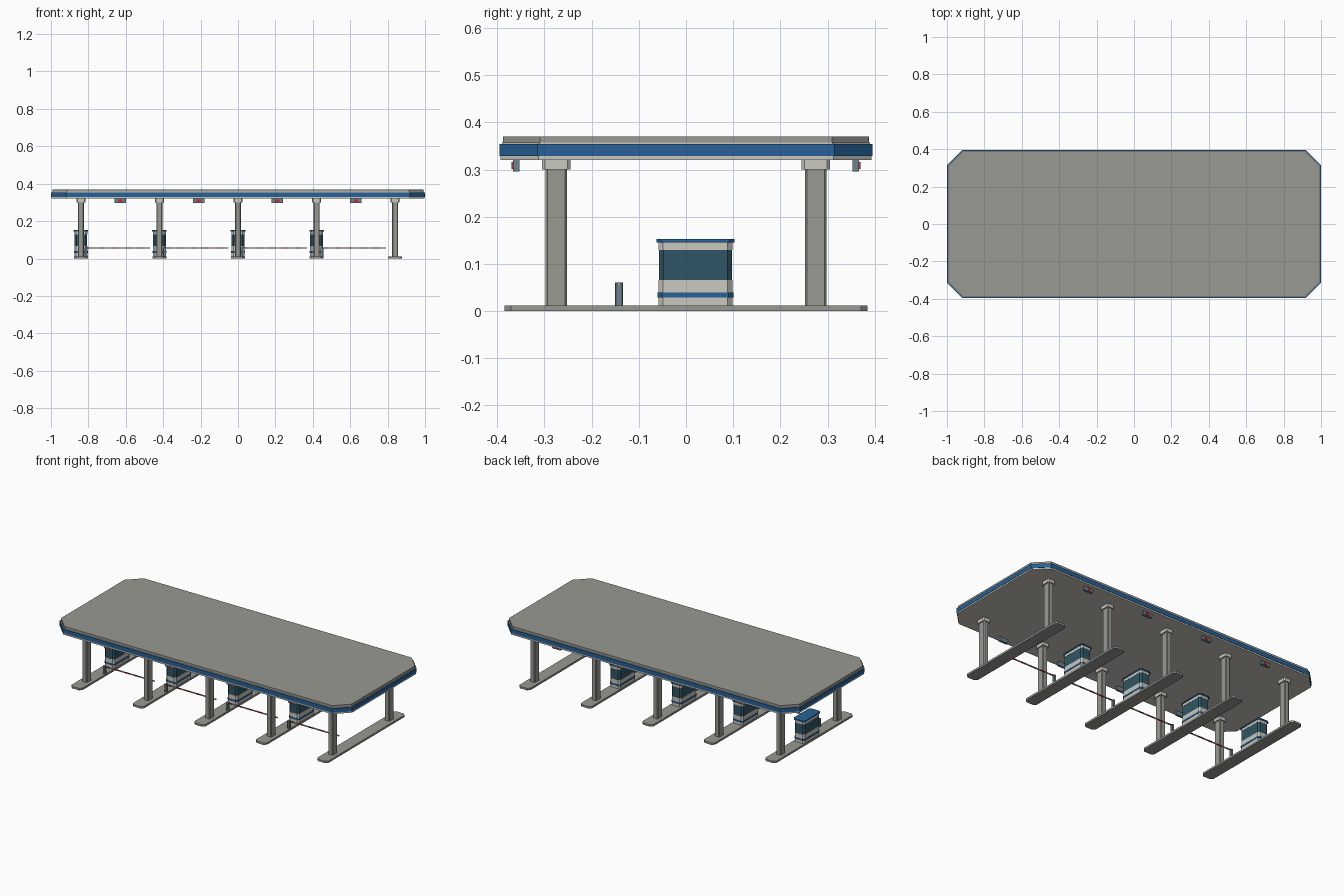
import bpy, bmesh

cube = bpy.data.objects.get("Cube")
if cube:
    bpy.data.objects.remove(cube, do_unlink=True)


def material(name, r, g, b):
    m = bpy.data.materials.new(name)
    m.use_nodes = True
    m.diffuse_color = (r, g, b, 1)
    m.node_tree.nodes["Principled BSDF"].inputs["Base Color"].default_value = (r, g, b, 1)
    return m


GREY = material("concrete grey", 0.32, 0.32, 0.29)
LIGHT = material("light panel", 0.59, 0.58, 0.53)
BLUE = material("trim blue", 0.02, 0.12, 0.31)
GLASS = material("teal glass", 0.03, 0.09, 0.13)
STEEL = material("blue steel", 0.15, 0.23, 0.27)
RED = material("signal red", 0.6, 0.02, 0.03)


def slab(name, center, size, z0, z1, mat, chamfer=0.0):
    """Vertical prism on a rectangle with cut corners."""
    cx, cy = center
    hx, hy = size[0] / 2, size[1] / 2
    c = chamfer
    if c:
        pts = [(hx, c - hy), (hx, hy - c), (hx - c, hy), (c - hx, hy),
               (-hx, hy - c), (-hx, c - hy), (c - hx, -hy), (hx - c, -hy)]
    else:
        pts = [(hx, -hy), (hx, hy), (-hx, hy), (-hx, -hy)]
    bm = bmesh.new()
    base = bm.faces.new([bm.verts.new((cx + x, cy + y, z0)) for x, y in pts])
    top = bmesh.ops.extrude_face_region(bm, geom=[base])["geom"]
    bmesh.ops.translate(bm, vec=(0, 0, z1 - z0),
                        verts=[v for v in top if isinstance(v, bmesh.types.BMVert)])
    bmesh.ops.recalc_face_normals(bm, faces=bm.faces)
    me = bpy.data.meshes.new(name)
    bm.to_mesh(me)
    bm.free()
    me.materials.append(mat)
    ob = bpy.data.objects.new(name, me)
    bpy.context.collection.objects.link(ob)
    return ob


# Canopy: light soffit, blue fascia, stepped roof
slab("canopy_soffit", (0, 0), (1.996, 0.786), 0.32, 0.329, LIGHT, 0.08)
slab("canopy_fascia", (0, 0), (2, 0.79), 0.329, 0.354, BLUE, 0.08)
slab("canopy_rim", (0, 0), (1.99, 0.78), 0.354, 0.357, LIGHT, 0.079)
slab("canopy_roof", (0, 0), (1.985, 0.776), 0.357, 0.37, GREY, 0.078)

# Booth layers: bottom, top, overhang, colour
BOOTH = [("plinth", 0.012, 0.029, 0, LIGHT), ("lower_band", 0.029, 0.039, 0.002, BLUE),
         ("wall", 0.039, 0.066, 0, LIGHT), ("window", 0.066, 0.129, -0.001, GLASS),
         ("header", 0.129, 0.145, 0, LIGHT), ("roof", 0.145, 0.153, 0.004, BLUE)]

for i in range(5):
    x = 0.42 * (i - 2)
    # Island and pillars
    slab(f"island_{i}", (x, 0), (0.076, 0.77), 0, 0.012, GREY, 0.014)
    for side, y in (("front", -0.275), ("back", 0.275)):
        slab(f"{side}_pillar_{i}", (x, y), (0.032, 0.046), 0.012, 0.3, GREY, 0.004)
        slab(f"{side}_capital_{i}", (x, y), (0.048, 0.06), 0.3, 0.32, LIGHT, 0.006)
    if i == 4:
        continue

    # Booth
    for part, z0, z1, grow, mat in BOOTH:
        slab(f"booth_{part}_{i}", (x, 0.02), (0.07 + 2 * grow, 0.157 + 2 * grow),
             z0, z1, mat, 0.01)

    # Barrier post and striped arm
    px = x + 0.028
    slab(f"barrier_post_{i}", (px, -0.142), (0.016, 0.016), 0.012, 0.06, STEEL, 0.002)
    stripes = 10
    step = 0.342 / stripes
    for k in range(stripes):
        slab(f"barrier_stripe_{i}_{k}", (px + step * (k + 0.5), -0.142), (step, 0.006),
             0.053, 0.059, LIGHT if k % 2 else RED)

    # Lane signals under both canopy edges
    lane = x + 0.21
    for side, s in (("front", -1), ("back", 1)):
        slab(f"{side}_signal_{i}", (lane, s * 0.36), (0.06, 0.014), 0.296, 0.32, STEEL)
        slab(f"{side}_signal_lamp_{i}", (lane, s * 0.368), (0.022, 0.003),
             0.301, 0.316, RED)
